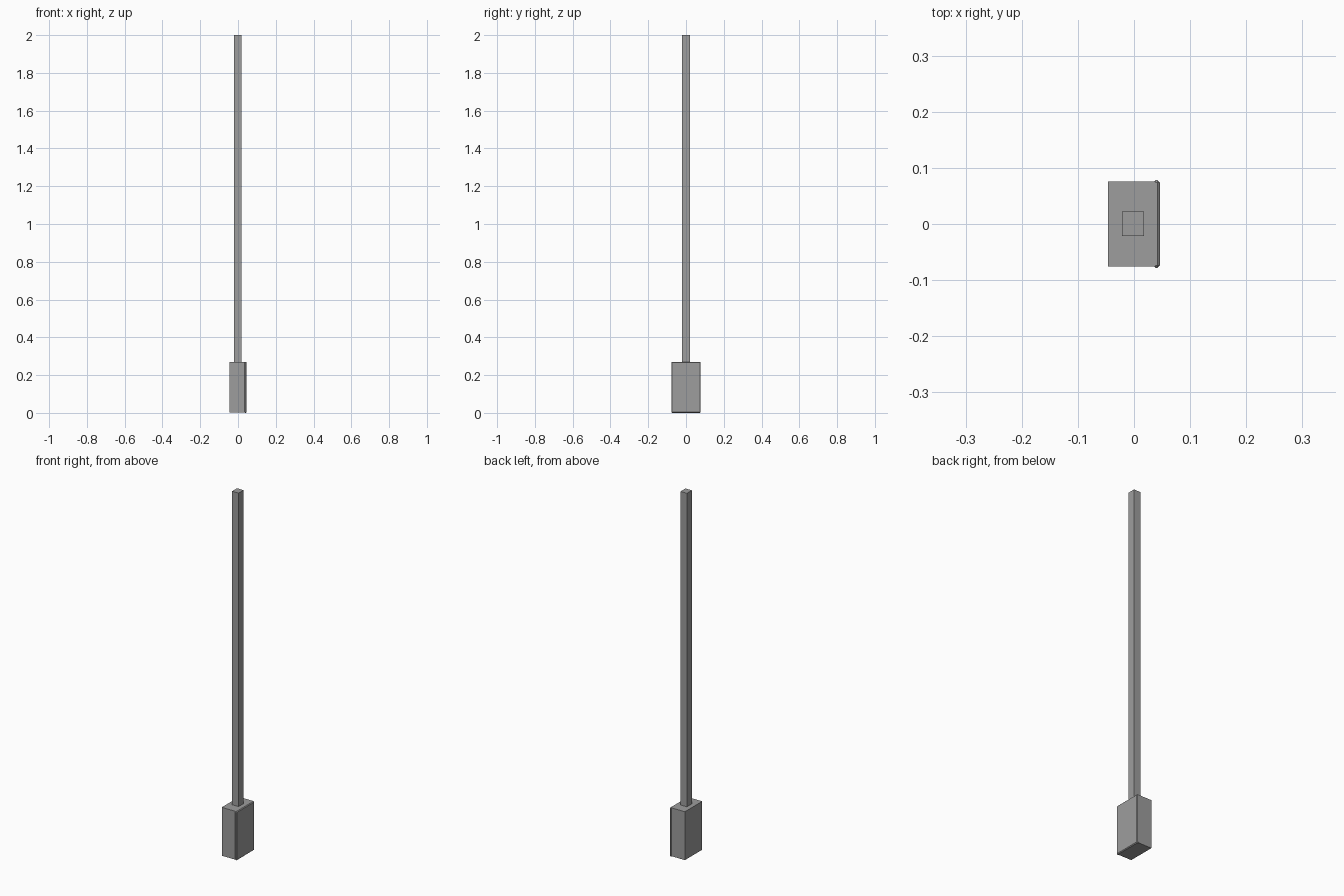
import bpy, bmesh

if "Cube" in bpy.data.objects:
    bpy.data.objects.remove(bpy.data.objects["Cube"])

# One flat grey for the whole model
grey = bpy.data.materials.new("mid grey")
grey.diffuse_color = (0.34, 0.34, 0.34, 1)
grey.use_nodes = True
grey.node_tree.nodes["Principled BSDF"].inputs["Base Color"].default_value = grey.diffuse_color


def box(name, lo, hi):
    """Box between two opposite corners."""
    bm = bmesh.new()
    bmesh.ops.create_cube(bm, size=1)
    for v in bm.verts:
        v.co = [(a + b) / 2 + c * (b - a) for a, b, c in zip(lo, hi, v.co)]
    return finish(name, bm)


def finish(name, bm):
    mesh = bpy.data.meshes.new(name)
    bm.to_mesh(mesh)
    bm.free()
    mesh.materials.append(grey)
    obj = bpy.data.objects.new(name, mesh)
    bpy.context.collection.objects.link(obj)
    return obj


# Tall square post standing on the box
box("post", (-0.021, -0.021, 0.269), (0.018, 0.022, 2.0))

# Base box
box("base_box", (-0.046, -0.0755, 0.003), (0.038, 0.0755, 0.27))

# Cover plate on the +x side, slightly proud, with chamfered rim
plate = box("cover_plate", (0.034, -0.078, 0.0), (0.046, 0.078, 0.27))
bevel = plate.modifiers.new("rim", 'BEVEL')
bevel.width = 0.004
bevel.segments = 1
